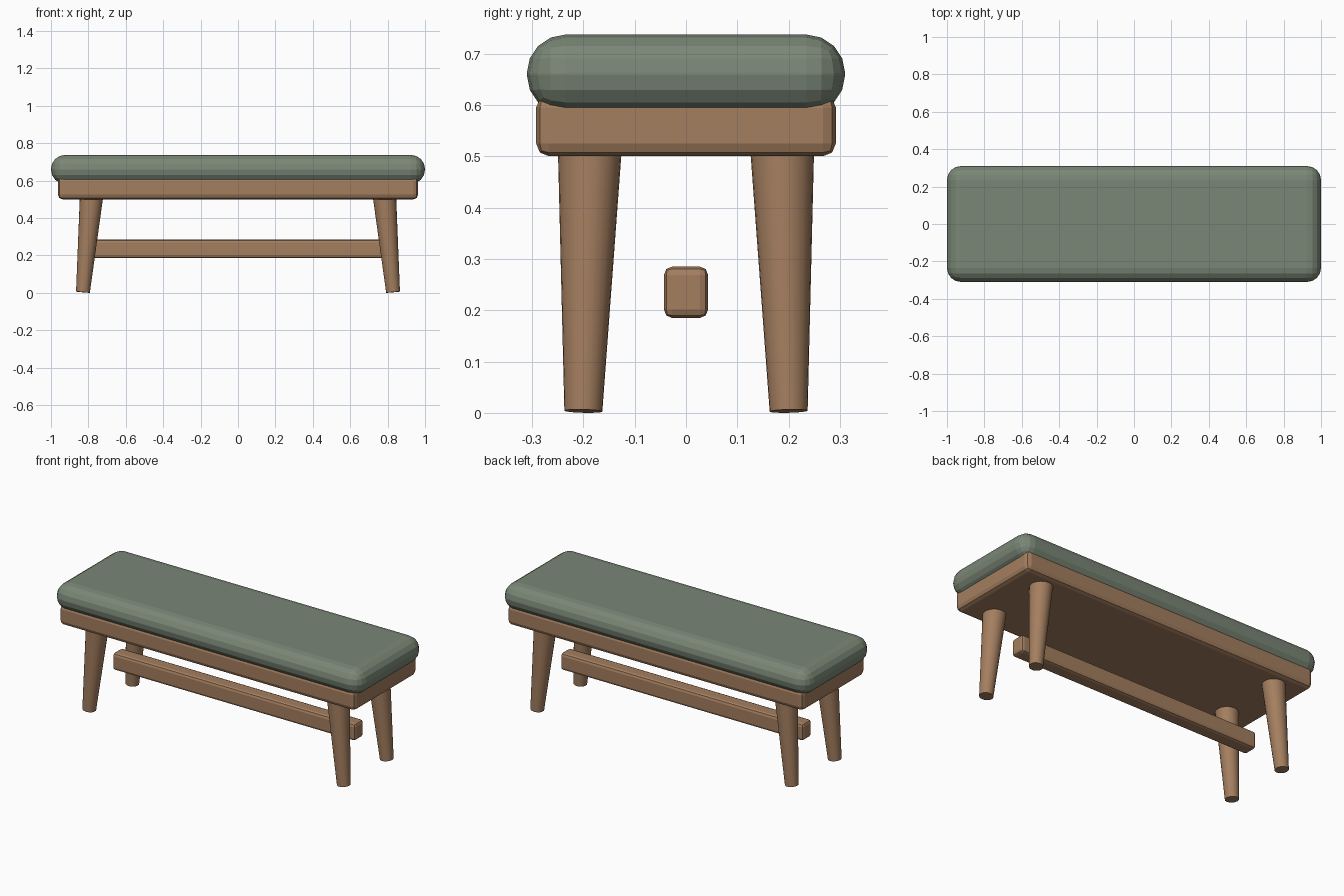
import bpy
from mathutils import Vector

if "Cube" in bpy.data.objects:
    bpy.data.objects.remove(bpy.data.objects["Cube"], do_unlink=True)


def make_material(name, rgb):
    mat = bpy.data.materials.new(name)
    mat.use_nodes = True
    mat.diffuse_color = (*rgb, 1)
    mat.node_tree.nodes["Principled BSDF"].inputs["Base Color"].default_value = (*rgb, 1)
    return mat


wood = make_material("warm wood", (0.37, 0.21, 0.115))
fabric = make_material("sage fabric", (0.195, 0.24, 0.18))


def rounded_box(name, size, bottom, bevel, segments, mat):
    """Centred box standing on the height 'bottom', with all edges rounded."""
    bpy.ops.mesh.primitive_cube_add(size=1, location=(0, 0, bottom + size[2] / 2))
    obj = bpy.context.object
    obj.name = name
    obj.scale = size
    bpy.ops.object.transform_apply(location=False, rotation=False, scale=True)
    mod = obj.modifiers.new("rounded edges", "BEVEL")
    mod.width = bevel
    mod.segments = segments
    mod.limit_method = "NONE"
    obj.data.materials.append(mat)
    return obj


def tapered_leg(name, sx, sy):
    """Round leg, splayed outwards and narrowing to the foot."""
    top = Vector((0.782 * sx, 0.187 * sy, 0.53))
    foot = Vector((0.829 * sx, 0.2 * sy, 0.0035))
    axis = top - foot
    bpy.ops.mesh.primitive_cone_add(vertices=24, radius1=0.037, radius2=0.063,
                                    depth=axis.length, location=(top + foot) / 2)
    obj = bpy.context.object
    obj.name = name
    obj.rotation_euler = Vector((0, 0, 1)).rotation_difference(axis).to_euler()
    obj.data.materials.append(wood)
    bpy.ops.object.shade_smooth_by_angle()


# Upholstered top and the wooden frame under it
rounded_box("seat_cushion", (2.0, 0.62, 0.154), 0.583, 0.075, 4, fabric)
rounded_box("seat_frame", (1.926, 0.584, 0.12), 0.5, 0.025, 2, wood)

# Rail between the leg pairs
rounded_box("stretcher", (1.58, 0.086, 0.1), 0.185, 0.016, 2, wood)

# Four legs
for side, sx in (("left", 1), ("right", -1)):
    for end, sy in (("front", -1), ("back", 1)):
        tapered_leg(f"{end}_{side}_leg", sx, sy)
